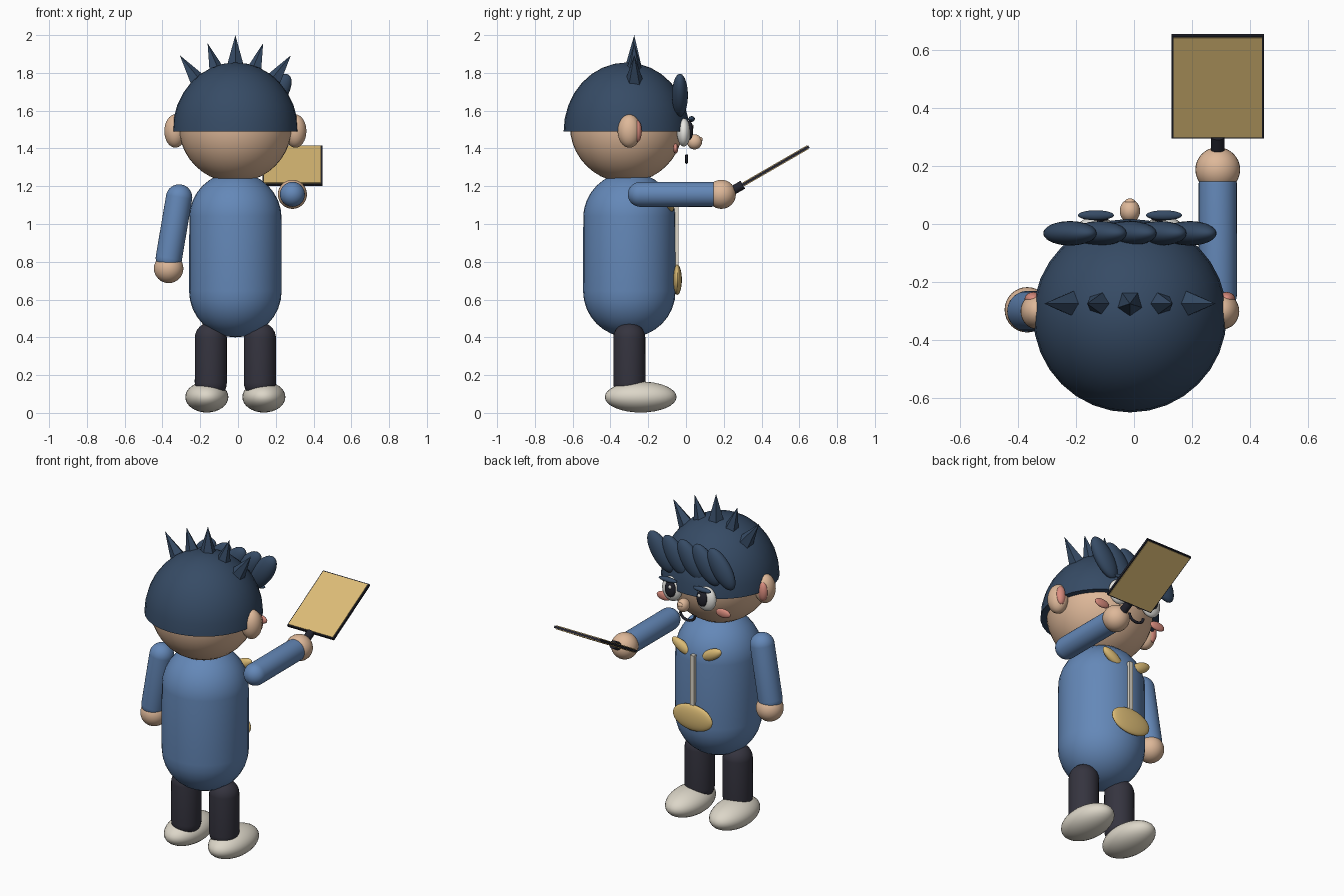
import bpy, bmesh, math
from mathutils import Matrix, Vector

cube = bpy.data.objects.get("Cube")
if cube:
    bpy.data.objects.remove(cube, do_unlink=True)

CX = -0.014   # middle of the figure
CY = -0.30


def material(name, hexa):
    srgb = [int(hexa[i:i + 2], 16) / 255 for i in (0, 2, 4)]
    rgba = [((c + 0.055) / 1.055) ** 2.4 for c in srgb] + [1.0]
    m = bpy.data.materials.new(name)
    m.use_nodes = True
    m.diffuse_color = rgba
    m.node_tree.nodes["Principled BSDF"].inputs["Base Color"].default_value = rgba
    return m


SKIN = material("skin", "deb899")
HAIR = material("navy hair", "364b65")
BLUE = material("blue cloth", "6488b8")
DARK = material("dark trousers", "35343f")
CREAM = material("cream", "dcd6c8")
GOLD = material("gold", "dcbc76")
PINK = material("pink", "d98c7e")
BLACK = material("near black", "23242e")
WHITE = material("white", "ecebe6")


def finish(name, bm, mat, loc=(0, 0, 0), rot=None, smooth=True):
    mesh = bpy.data.meshes.new(name)
    bm.to_mesh(mesh)
    bm.free()
    mesh.materials.append(mat)
    if smooth:
        mesh.shade_smooth()
        mesh.set_sharp_from_angle(angle=math.radians(40))
    ob = bpy.data.objects.new(name, mesh)
    ob.location = loc
    if rot:
        ob.rotation_euler = rot
    bpy.context.collection.objects.link(ob)
    return ob


def ellipsoid(name, mat, loc, radii, rot=None, seg=32):
    bm = bmesh.new()
    bmesh.ops.create_uvsphere(bm, u_segments=seg, v_segments=seg // 2, radius=1)
    bmesh.ops.scale(bm, vec=radii, verts=bm.verts)
    return finish(name, bm, mat, loc, rot)


def capsule(name, mat, a, b, r):
    # A sphere split at its equator and stretched from a to b
    a, b = Vector(a), Vector(b)
    axis = b - a
    bm = bmesh.new()
    bmesh.ops.create_uvsphere(bm, u_segments=32, v_segments=16, radius=r)
    bmesh.ops.bisect_plane(bm, geom=bm.verts[:] + bm.edges[:] + bm.faces[:],
                           plane_co=(0, 0, r * 0.05), plane_no=(0, 0, 1))
    for v in bm.verts:
        if v.co.z > r * 0.02:
            v.co.z += axis.length
    turn = axis.to_track_quat('Z', 'Y').to_euler()
    return finish(name, bm, mat, a, turn)


def cylinder(name, mat, a, b, r1, r2, seg=24, smooth=True):
    a, b = Vector(a), Vector(b)
    bm = bmesh.new()
    bmesh.ops.create_cone(bm, cap_ends=True, segments=seg, radius1=r1, radius2=r2,
                          depth=(b - a).length)
    turn = (b - a).to_track_quat('Z', 'Y').to_euler()
    return finish(name, bm, mat, (a + b) / 2, turn, smooth)


def box(name, mat, loc, size, rot=None):
    bm = bmesh.new()
    bmesh.ops.create_cube(bm, size=1)
    bmesh.ops.scale(bm, vec=size, verts=bm.verts)
    return finish(name, bm, mat, loc, rot, smooth=False)


# Torso and head
capsule("torso", BLUE, (CX, CY, 0.645), (CX, CY, 1.03), 0.245)
ellipsoid("head", SKIN, (CX, -0.315, 1.52), (0.3, 0.3, 0.3), seg=40)

# Hair cap: upper half of an ellipsoid, closed below
bm = bmesh.new()
bmesh.ops.create_uvsphere(bm, u_segments=32, v_segments=16, radius=1)
cut = bmesh.ops.bisect_plane(bm, geom=bm.verts[:] + bm.edges[:] + bm.faces[:],
                             plane_co=(0, 0, 0), plane_no=(0, 0, 1), clear_inner=True)
bmesh.ops.holes_fill(bm, edges=[e for e in bm.edges if e.is_boundary])
bmesh.ops.scale(bm, vec=(0.333, 0.333, 0.365), verts=bm.verts)
finish("hair_cap", bm, HAIR, (CX, -0.315, 1.49))

# Hair spikes fan out over the crown, tufts hang over the brow
for i, tip_z in zip(range(-2, 3), (1.893, 1.957, 2.0, 1.957, 1.893)):
    tip = Vector((CX + i * 0.147, -0.274, tip_z))
    lean = i * 0.3
    base = tip - 0.18 * Vector((math.sin(lean), 0, math.cos(lean)))
    cylinder("hair_spike", HAIR, base, tip, 0.052, 0, seg=5, smooth=False)
    ellipsoid("hair_tuft", HAIR, (CX + i * 0.103, -0.032, 1.682),
              (0.062, 0.042, 0.132), (0, 0.62, 0))

# Paired parts
for s, side in ((1, "left"), (-1, "right")):
    def at(dx, y, z):
        return (CX + s * dx, y, z)

    ellipsoid(side + "_ear", SKIN, at(0.318, CY, 1.492), (0.058, 0.062, 0.088))
    ellipsoid(side + "_inner_ear", PINK, at(0.332, -0.258, 1.492), (0.03, 0.024, 0.058))
    ellipsoid(side + "_eye_white", WHITE, at(0.117, -0.012, 1.485), (0.064, 0.036, 0.075))
    ellipsoid(side + "_pupil", BLACK, at(0.109, 0.018, 1.495), (0.035, 0.02, 0.05))
    ellipsoid(side + "_eye_glint", WHITE, at(0.1, 0.034, 1.515), (0.01, 0.007, 0.012), seg=12)
    ellipsoid(side + "_eyebrow", HAIR, at(0.117, 0.03, 1.556), (0.062, 0.017, 0.015))
    ellipsoid(side + "_cheek", PINK, at(0.202, -0.055, 1.4), (0.05, 0.014, 0.027))
    ellipsoid(side + "_collar", GOLD, at(0.101, -0.085, 1.105), (0.075, 0.024, 0.032),
              (0, -s * 0.5, 0))
    capsule(side + "_leg", DARK, at(0.13, CY, 0.16), at(0.13, CY, 0.395), 0.085)
    ellipsoid(side + "_shoe", CREAM, at(0.151, -0.24, 0.084), (0.114, 0.19, 0.082))

# Nose and smile
ellipsoid("nose", SKIN, (CX, 0.045, 1.435), (0.035, 0.04, 0.04))
ellipsoid("nose_tip", SKIN, (CX, 0.076, 1.447), (0.018, 0.012, 0.014), seg=16)
smile = bpy.data.curves.new("smile", 'CURVE')
smile.dimensions = '3D'
smile.bevel_depth = 0.008
smile.bevel_resolution = 2
smile.use_fill_caps = True
line = smile.splines.new('POLY')
line.points.add(12)
for i, p in enumerate(line.points):
    t = math.pi * i / 12
    p.co = (0.05 * math.cos(t), 0, -0.04 * math.sin(t), 1)
smile.materials.append(BLACK)
mouth = bpy.data.objects.new("smile", smile)
mouth.location = (CX, 0.003, 1.366)
bpy.context.collection.objects.link(mouth)

# Shirt front strip and belt pouch
box("shirt_strip", CREAM, (CX, -0.052, 0.935), (0.026, 0.024, 0.31))
ellipsoid("belt_pouch", GOLD, (CX, -0.046, 0.705), (0.135, 0.024, 0.08))

# Arms: one hangs, one reaches out
capsule("right_arm", BLUE, (-0.366, CY, 0.82), (-0.312, CY, 1.14), 0.07)
ellipsoid("right_hand", SKIN, (-0.367, -0.295, 0.765), (0.078, 0.078, 0.078))
capsule("left_arm", BLUE, (0.288, -0.242, 1.157), (0.288, 0.135, 1.157), 0.066)
ellipsoid("left_hand", SKIN, (0.288, 0.187, 1.157), (0.077, 0.077, 0.077))

# Paddle held in the outstretched hand
tilt = math.radians(30)
centre = Vector((0.288, 0.474, 1.308))
along = Vector((0, math.cos(tilt), math.sin(tilt)))
normal = Vector((0, -math.sin(tilt), math.cos(tilt)))
cylinder("paddle_handle", BLACK, centre - along * 0.39, centre - along * 0.2, 0.024, 0.024)
box("paddle_board", BLACK, centre, (0.317, 0.408, 0.014), (tilt, 0, 0))
for s, side in ((1, "upper"), (-1, "lower")):
    box(side + "_paddle_face", GOLD, centre + normal * s * 0.008,
        (0.304, 0.394, 0.006), (tilt, 0, 0))
